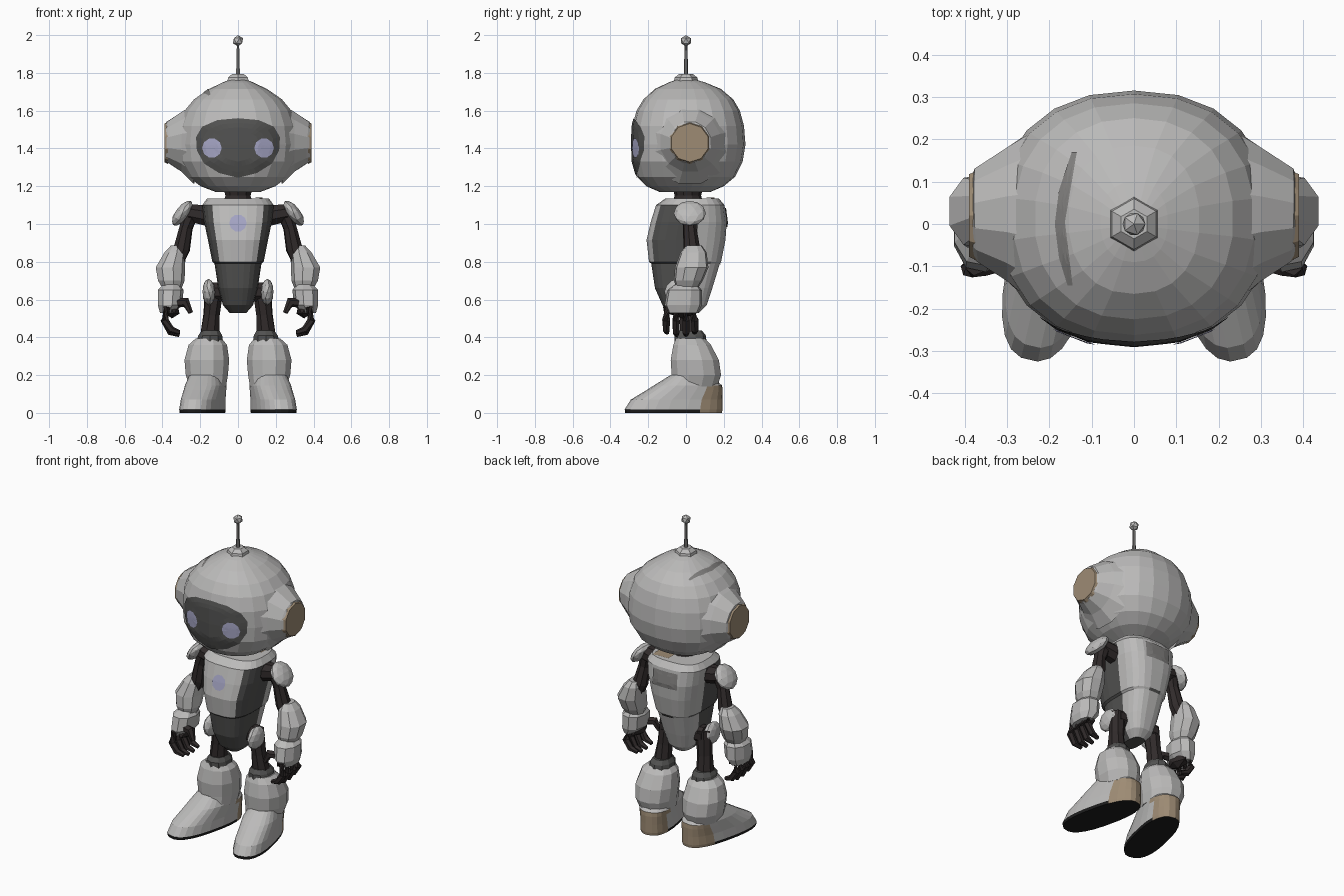
import bpy, bmesh, math
from mathutils import Vector, Matrix
from mathutils.bvhtree import BVHTree

cube = bpy.data.objects.get("Cube")
if cube:
    bpy.data.objects.remove(cube)


def material(name, *rgb):
    m = bpy.data.materials.new(name)
    m.use_nodes = True
    m.diffuse_color = (*rgb, 1)
    m.node_tree.nodes["Principled BSDF"].inputs["Base Color"].default_value = (*rgb, 1)
    return m


SHELL = material("light grey shell", .50, .495, .49)
DARK = material("dark grey panel", .085, .085, .083)
MID = material("mid grey", .22, .215, .21)
JOINT = material("dark joint", .03, .024, .024)
TAN = material("tan trim", .34, .26, .175)
LILAC = material("lilac light", .38, .38, .56)
SOLE = material("black sole", .012, .012, .012)
SIDES = (("left", 1), ("right", -1))


def finish(name, bm, mats, side=1, rule=None, closed=True):
    """Turn a bmesh into a flat-shaded object, mirrored when side is -1."""
    if not isinstance(mats, (list, tuple)):
        mats = [mats]
    if side < 0:
        bmesh.ops.scale(bm, vec=(-1, 1, 1), verts=bm.verts)
        bmesh.ops.reverse_faces(bm, faces=bm.faces)
    if closed:
        bmesh.ops.recalc_face_normals(bm, faces=bm.faces)
    bm.normal_update()
    if rule:
        for f in bm.faces:
            f.material_index = rule(f.calc_center_median(), f.normal)
    me = bpy.data.meshes.new(name)
    bm.to_mesh(me)
    bm.free()
    for m in mats:
        me.materials.append(m)
    ob = bpy.data.objects.new(name, me)
    bpy.context.collection.objects.link(ob)
    return ob


def skin(bm, rings):
    """Join rings of points into a capped surface."""
    rows = [[bm.verts.new(p) for p in ring] for ring in rings]
    n = len(rows[0])
    for a, b in zip(rows, rows[1:]):
        for i in range(n):
            j = (i + 1) % n
            bm.faces.new((a[i], a[j], b[j], b[i]))
    bm.faces.new(rows[0][::-1])
    bm.faces.new(rows[-1])


def loft(name, rings, mats, n=10, power=2.2, side=1, rule=None, turn=0, pivot=(0, 0, 0)):
    """Stack of rounded outlines, each (z, centre x, front y, back y, half width)."""
    bm = bmesh.new()
    rows = []
    for z, cx, y0, y1, rx in rings:
        row = []
        for i in range(n):
            a = math.tau * (i + .5) / n
            c, s = math.cos(a), math.sin(a)
            row.append((cx + rx * math.copysign(abs(c) ** (2 / power), c),
                        (y0 + y1) / 2 + (y1 - y0) / 2 * math.copysign(abs(s) ** (2 / power), s), z))
        rows.append(row)
    skin(bm, rows)
    if turn:
        bmesh.ops.rotate(bm, cent=pivot, matrix=Matrix.Rotation(turn, 3, 'Z'), verts=bm.verts)
    return finish(name, bm, mats, side, rule)


def tube(name, points, radii, mat, n=8, side=1):
    """Round tube through points with a radius at each."""
    pts = [Vector(p) for p in points]
    bm = bmesh.new()
    rows = []
    for i, (p, r) in enumerate(zip(pts, radii)):
        d = pts[min(i + 1, len(pts) - 1)] - pts[max(i - 1, 0)]
        q = d.to_track_quat('Z', 'Y')
        rows.append([p + q @ Vector((r * math.cos(math.tau * (k + .5) / n),
                                     r * math.sin(math.tau * (k + .5) / n), 0)) for k in range(n)])
    skin(bm, rows)
    return finish(name, bm, mat, side)


def blob(name, centre, size, mat, side=1, tilt=0, detail=2):
    bm = bmesh.new()
    bmesh.ops.create_icosphere(bm, subdivisions=detail, radius=1)
    bmesh.ops.transform(bm, verts=bm.verts, matrix=Matrix.Translation(centre)
                        @ Matrix.Rotation(tilt, 4, 'Y') @ Matrix.Diagonal((*size, 1)))
    return finish(name, bm, mat, side)


def plate(name, target, outline, mat, axis, lift, rings=6):
    """Thin plate laid on a surface, seen along the axis; outline is in the other two axes."""
    me = target.data
    tree = BVHTree.FromPolygons([v.co for v in me.vertices], [p.vertices for p in me.polygons])
    u, v = ((1, 0, 0), (0, 1, 0)) if axis.z else ((1, 0, 0), (0, 0, 1))
    fine = []
    for a, b in zip(outline, outline[1:] + outline[:1]):
        fine += [Vector(a).lerp(Vector(b), t / 3) for t in range(3)]
    mid = sum(fine, Vector((0, 0))) / len(fine)

    def drop(p):
        start = Vector(u) * p.x + Vector(v) * p.y - axis * 3
        hit = tree.ray_cast(start, axis)[0]
        return hit - axis * lift

    bm = bmesh.new()
    rows = [[bm.verts.new(drop(mid.lerp(p, k / rings))) for p in fine] for k in range(1, rings + 1)]
    hub = bm.verts.new(drop(mid))
    n = len(fine)
    for i in range(n):
        j = (i + 1) % n
        bm.faces.new((hub, rows[0][i], rows[0][j]))
        for a, b in zip(rows, rows[1:]):
            bm.faces.new((a[i], b[i], b[j], a[j]))
    bm.normal_update()
    if sum((f.normal.dot(axis) for f in bm.faces)) > 0:
        bmesh.ops.reverse_faces(bm, faces=bm.faces)
    return finish(name, bm, mat, closed=False)


def circle(x, y, r, n=10):
    return [(x + r * math.cos(math.tau * i / n), y + r * math.sin(math.tau * i / n)) for i in range(n)]


def box(x0, x1, y0, y1):
    return [(x0, y0), (x1, y0), (x1, y1), (x0, y1)]


BACKWARD, FORWARD, DOWN = Vector((0, 1, 0)), Vector((0, -1, 0)), Vector((0, 0, -1))

# Head with visor, eyes and seam
head = loft("head", [
    (1.17, 0, -.14, .13, .12), (1.2, 0, -.21, .2, .2), (1.25, 0, -.26, .26, .265),
    (1.33, 0, -.283, .3, .315), (1.42, 0, -.286, .315, .325), (1.52, 0, -.284, .307, .315),
    (1.6, 0, -.262, .285, .285), (1.66, 0, -.225, .25, .235), (1.715, 0, -.165, .185, .155),
    (1.75, 0, -.09, .1, .08), (1.77, 0, -.03, .03, .03)], SHELL, n=22, power=2.25)
half = [(.1, 1.27), (.18, 1.32), (.218, 1.39), (.222, 1.46), (.19, 1.515), (.11, 1.55)]
visor = plate("visor", head, [(0, 1.245)] + half + [(0, 1.56)] + [(-x, z) for x, z in half[::-1]],
              DARK, BACKWARD, .005)
for word, s in SIDES:
    plate(word + "_eye", visor, circle(.138 * s, 1.402, .052), LILAC, BACKWARD, .004, 3)
seam = [(-.135, .17), (-.165, .08), (-.175, 0), (-.165, -.08), (-.145, -.145)]
plate("head_seam", head, seam + [(x - .012, y) for x, y in seam[::-1]], MID, DOWN, .003, 3)

# Ears
for word, s in SIDES:
    tube(word + "_ear_cone", [(.22, .02, 1.43), (.3, .023, 1.435), (.37, .02, 1.43), (.38, .02, 1.43)],
         [.225, .163, .115, .105], SHELL, 12, s)
    tube(word + "_ear_disc", [(.37, .02, 1.43), (.39, .02, 1.43)], [.112, .102], TAN, 10, s)

# Antenna
tube("antenna_base", [(0, 0, 1.755), (0, 0, 1.775), (0, 0, 1.795)], [.065, .06, .035], SHELL, 6)
tube("antenna_rod", [(0, 0, 1.78), (0, 0, 1.95)], [.012, .007], MID, 6)
blob("antenna_ball", (0, 0, 1.97), (.03, .03, .03), SHELL, detail=1)

# Neck
tube("neck", [(0, .01, 1.1), (0, .01, 1.15), (0, .01, 1.19)], [.085, .07, .08], JOINT, 10)


# Torso: light shell, dark belly in front and dark panels under the arms
def torso_rule(c, n):
    belly = c.z < .8 and c.y < .03
    flank = .8 < c.z < 1.09 and abs(n.x) > .55 and -.17 < c.y < .04
    return 1 if belly or flank else 0


torso = loft("torso", [
    (.53, 0, -.08, .07, .045), (.57, 0, -.125, .11, .08), (.66, 0, -.165, .14, .105),
    (.79, 0, -.185, .18, .125), (.8, 0, -.197, .187, .137), (.915, 0, -.21, .21, .16),
    (1.01, 0, -.188, .217, .18), (1.1, 0, -.16, .205, .19), (1.135, 0, -.11, .175, .165)],
    [SHELL, DARK], n=24, power=3, rule=torso_rule)
plate("chest_light", torso, circle(0, 1.005, .046), LILAC, BACKWARD, .006, 3)
plate("back_panel", torso, box(-.085, .085, .985, 1.085), MID, FORWARD, .006, 4)
plate("back_slot", torso, box(-.04, .04, .785, .8), DARK, FORWARD, .006, 3)
plate("collar_trim", torso, box(.02, .13, .05, .15), TAN, DOWN, .004, 2)
tube("pelvis", [(-.14, 0, .64), (.14, 0, .64)], [.055, .055], JOINT)


def shoe_rule(c, n):
    if n.z < -.9:
        return 2
    if c.y > .085 and c.z < .15:
        return 1
    return 2 if c.z < .018 else 0


for word, s in SIDES:
    # Shoulder and upper arm
    tube(word + "_shoulder_joint", [(.14, .02, 1.04), (.26, .02, 1.06)], [.06, .05], JOINT, side=s)
    blob(word + "_shoulder_pad", (.295, .02, 1.057), (.036, .085, .08), SHELL, s, math.radians(-38))
    tube(word + "_upper_arm", [(.245, .02, 1.08), (.275, .02, .98), (.297, .03, .87), (.33, .03, .8)],
         [.05, .036, .045, .045], JOINT, side=s)
    # Forearm and cuff
    loft(word + "_forearm", [
        (.655, .35, -.05, .06, .05), (.70, .355, -.065, .09, .072), (.77, .36, -.06, .12, .08),
        (.85, .335, -.03, .11, .057), (.885, .325, 0, .085, .033)], SHELL, 9, side=s)
    loft(word + "_cuff", [
        (.53, .375, -.095, .065, .04), (.57, .362, -.115, .085, .066), (.65, .358, -.1, .085, .07),
        (.68, .352, -.06, .06, .045)], SHELL, 9, side=s)
    # Hand
    blob(word + "_palm", (.35, -.02, .545), (.045, .085, .045), JOINT, s, detail=1)
    for i, y in enumerate((-.1, -.05, 0, .045)):
        drop = .012 if i in (1, 2) else 0
        tube(f"{word}_finger_{i + 1}", [(.375, y, .56), (.388, y * 1.05, .49), (.355, y * 1.05, .44 - drop),
                                        (.31, y, .425 - drop)], [.022, .022, .02, .012], JOINT, 6, s)
    tube(word + "_thumb", [(.34, -.06, .58), (.275, -.08, .585), (.25, -.09, .53)],
         [.026, .026, .013], JOINT, 6, s)
    # Hip, thigh and knee
    blob(word + "_hip_pad", (.155, -.04, .64), (.034, .075, .07), SHELL, s)
    tube(word + "_thigh", [(.125, 0, .67), (.14, .01, .52), (.15, .02, .4)], [.05, .045, .055], JOINT, side=s)
    loft(word + "_knee_collar", [(.37, .15, -.06, .11, .075), (.41, .147, -.06, .105, .066),
                                 (.435, .145, -.04, .085, .05)], DARK, side=s)
    # Shin and shoe
    loft(word + "_shin", [
        (.14, .16, -.08, .17, .1), (.2, .165, -.08, .19, .115), (.28, .165, -.085, .178, .122),
        (.36, .16, -.07, .135, .105), (.395, .155, -.055, .1, .07)], SHELL, 12, side=s)
    loft(word + "_shoe", [
        (0, .15, -.33, .19, .1), (.018, .15, -.333, .193, .103), (.07, .15, -.30, .193, .1),
        (.12, .15, -.215, .193, .1), (.145, .15, -.175, .19, .1), (.2, .155, -.085, .13, .08)],
        [SHELL, TAN, SOLE], 24, 2.5, s, shoe_rule, math.radians(13), (.15, .1, 0))
